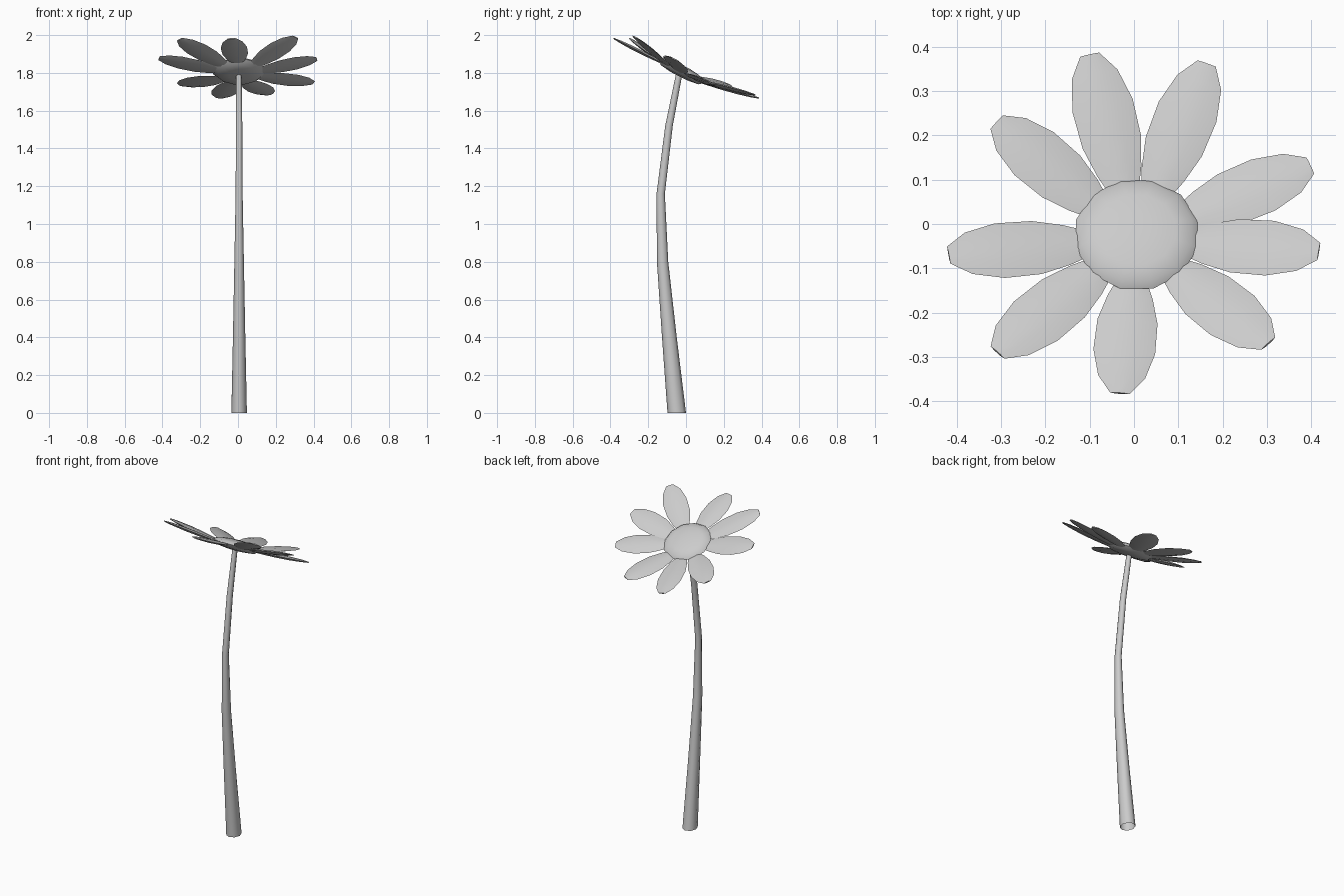
import bpy, bmesh, math
from mathutils import Vector, Matrix

if "Cube" in bpy.data.objects:
    bpy.data.objects.remove(bpy.data.objects["Cube"])

TILT = math.radians(27)
NORMAL = Vector((0, math.sin(TILT), math.cos(TILT)))
CENTRE = Vector((0.006, -0.022, 1.813))


def finish(name, bm, angle=60):
    bmesh.ops.recalc_face_normals(bm, faces=bm.faces)
    mesh = bpy.data.meshes.new(name)
    bm.to_mesh(mesh)
    bm.free()
    obj = bpy.data.objects.new(name, mesh)
    bpy.context.collection.objects.link(obj)
    bpy.ops.object.select_all(action='DESELECT')
    obj.select_set(True)
    bpy.context.view_layer.objects.active = obj
    bpy.ops.object.shade_smooth_by_angle(angle=math.radians(angle))
    return obj


def loft(bm, rings, cap_start=True):
    loops = [[bm.verts.new(p) for p in ring] for ring in rings]
    n = len(loops[0])
    for a, b in zip(loops, loops[1:]):
        for i in range(n):
            j = (i + 1) % n
            bm.faces.new((a[i], a[j], b[j], b[i]))
    if cap_start:
        bm.faces.new(loops[0])
    bm.faces.new(loops[-1])


# stem: tapered, bent tube given as (x, y, z, radius), open at the ground
path = [(0.006, -0.049, 0, 0.049), (0.006, -0.088, 0.4, 0.039),
        (0.006, -0.124, 0.8, 0.030), (0.006, -0.134, 1.16, 0.022),
        (0.006, -0.090, 1.52, 0.020), (0.005, -0.036, 1.795, 0.017)]
bm = bmesh.new()
loft(bm, [[(x + 0.84 * r * math.cos(k * math.pi / 4),
            y + r * math.sin(k * math.pi / 4), z) for k in range(8)]
          for x, y, z, r in path], cap_start=False)
finish("stem", bm)

# flower centre: shallow tilted twelve-sided cushion, (radius, height) profile
profile = [(0.05, -0.034), (0.115, -0.026), (0.142, -0.004),
           (0.128, 0.010), (0.09, 0.020), (0.04, 0.026)]
bm = bmesh.new()
loft(bm, [[(r * math.cos((k + 0.5) * math.pi / 6),
            r * math.sin((k + 0.5) * math.pi / 6), h) for k in range(12)]
          for r, h in profile])
bmesh.ops.transform(bm, verts=bm.verts, matrix=(
    Matrix.Translation(CENTRE) @ Matrix.Rotation(-TILT, 4, 'X')))
finish("flower_centre", bm)

# petals: thin lens sections along a line from the centre to each tip
tips = [(-0.100, 0.382, 1.668), (0.164, 0.362, 1.685), (0.398, 0.132, 1.747),
        (0.417, -0.062, 1.874), (0.303, -0.270, 1.990), (-0.032, -0.382, 1.982),
        (-0.308, -0.290, 1.978), (-0.418, -0.070, 1.878), (-0.310, 0.230, 1.737)]
outline = [(0, 0.030, 0.006), (0.17, 0.051, 0.008), (0.38, 0.068, 0.010),
           (0.64, 0.070, 0.010), (0.86, 0.053, 0.007), (1, 0.022, 0.003)]
for i, tip in enumerate(tips):
    tip = Vector(tip)
    flat = tip - CENTRE
    flat -= NORMAL * flat.dot(NORMAL)
    base = CENTRE + flat.normalized() * 0.105 - NORMAL * 0.011
    side = NORMAL.cross(tip - base).normalized()
    up = (tip - base).cross(side).normalized()
    bm = bmesh.new()
    rings = []
    for t, w, h in outline:
        p = base.lerp(tip, t)
        rings.append([p + side * w, p + side * w * 0.4 + up * h,
                      p - side * w * 0.4 + up * h, p - side * w,
                      p - side * w * 0.4 - up * h, p + side * w * 0.4 - up * h])
    loft(bm, rings)
    finish(f"petal_{i + 1}", bm)
